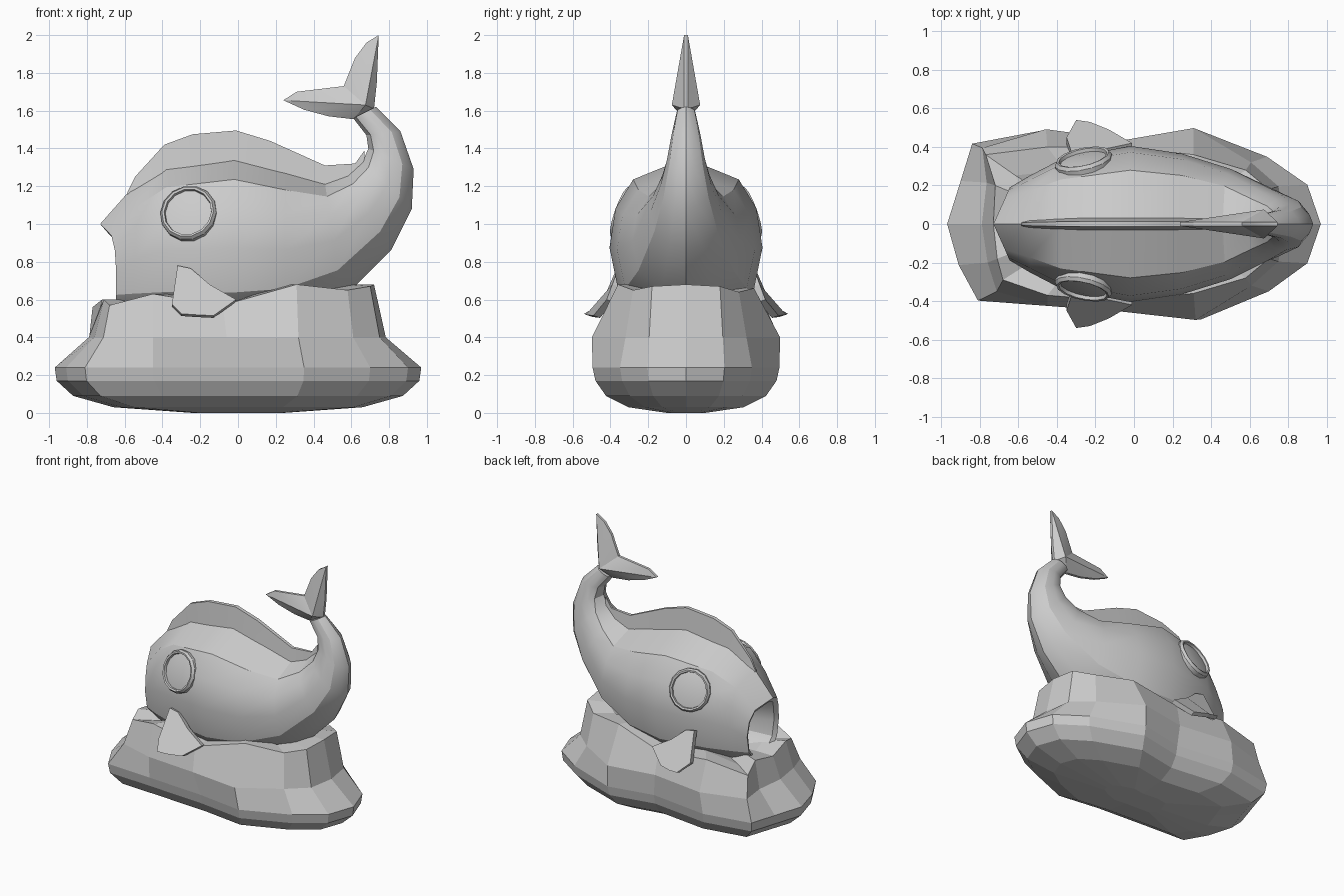
import bpy, bmesh
from math import radians, sin, cos, tau
from mathutils import Vector

if "Cube" in bpy.data.objects:
    bpy.data.objects.remove(bpy.data.objects["Cube"])


def make(name, rings, smooth=None):
    """Skin a list of equal-length closed point rings into one capped mesh."""
    bm = bmesh.new()
    vs = [[bm.verts.new(p) for p in r] for r in rings]
    n = len(vs[0])
    for a, b in zip(vs, vs[1:]):
        for i in range(n):
            j = (i + 1) % n
            bm.faces.new((a[i], a[j], b[j], b[i]))
    bm.faces.new(vs[0])
    bm.faces.new(vs[-1])
    return finish(name, bm, smooth)


def finish(name, bm, smooth=None):
    bmesh.ops.remove_doubles(bm, verts=bm.verts, dist=0.0005)
    bmesh.ops.recalc_face_normals(bm, faces=bm.faces)
    me = bpy.data.meshes.new(name)
    bm.to_mesh(me)
    bm.free()
    ob = bpy.data.objects.new(name, me)
    bpy.context.collection.objects.link(ob)
    if smooth:
        bpy.ops.object.select_all(action='DESELECT')
        ob.select_set(True)
        bpy.context.view_layer.objects.active = ob
        bpy.ops.object.shade_smooth_by_angle(angle=radians(smooth))
    return ob


# Fish body: top point, bottom point, half width and sweep-back of each section
stations = [
    (-.73, 1.0, -.64, .5, .19, .42), (-.575, 1.175, -.56, .45, .25, .2),
    (-.38, 1.3, -.38, .42, .335, 0), (-.02, 1.35, -.02, .4, .405, 0),
    (.25, 1.28, .25, .45, .365, 0), (.46, 1.22, .55, .6, .285, 0),
    (.58, 1.26, .81, .86, .19, 0), (.66, 1.33, .92, 1.08, .135, 0),
    (.69, 1.4, .93, 1.29, .1, 0), (.68, 1.47, .86, 1.49, .075, 0),
    (.61, 1.56, .73, 1.62, .05, 0)]
half = [(0, 0), (.12, .69), (.28, .92), (.5, 1), (.75, .88), (.93, .45), (1, 0)]
section = half + [(t, -w) for t, w in half[-2:0:-1]]


def body_ring(tx, tz, bx, bz, w, sweep):
    return [(tx + (bx - tx) * t + sweep * w * abs(k) * (1 - t), w * k, tz + (bz - tz) * t)
            for t, k in section]


# the open mouth is a recessed, narrower pair of rings
mouth = [body_ring(-.42, .9, -.42, .55, .12, 0),
         body_ring(-.70, .965, -.62, .52, .155, .42)]
make("fish_body", mouth + [body_ring(*s) for s in stations], smooth=27)

# Dorsal fin: (x, top z, base z, half thickness) swept as a thin tapered plate
dorsal = [(-.585, 1.17, 1.13, .015), (-.545, 1.25, 1.15, .022), (-.39, 1.42, 1.25, .03),
          (-.24, 1.475, 1.28, .035), (-.01, 1.495, 1.31, .035), (.17, 1.44, 1.26, .035),
          (.46, 1.31, 1.18, .03), (.62, 1.32, 1.22, .02), (.67, 1.39, 1.3, .01)]
make("dorsal_fin", [[(x, -w, b), (x, -w * .4, t), (x, w * .4, t), (x, w, b)]
                    for x, t, b, w in dorsal], smooth=30)

# Tail fin: thin outline with a raised hub on both sides
tail = [(.745, 2.0), (.68, 1.96), (.62, 1.88), (.56, 1.73), (.31, 1.70),
        (.24, 1.655), (.35, 1.605), (.48, 1.57), (.61, 1.555), (.72, 1.61), (.735, 1.75)]
bm = bmesh.new()
sides = []
for s in (-1, 1):
    rim = [bm.verts.new((x, s * .01, z)) for x, z in tail]
    hub = bm.verts.new((.675, s * .075, 1.63))
    for i in range(len(rim)):
        bm.faces.new((rim[i - 1], rim[i], hub))
    sides.append(rim)
for i in range(len(tail)):
    bm.faces.new((sides[0][i - 1], sides[0][i], sides[1][i], sides[1][i - 1]))
finish("tail_fin", bm, 25)

# Side fins and eyes, mirrored across y
fin = [(-.32, .36, .78), (-.35, .45, .575), (-.30, .54, .525), (-.23, .53, .52),
       (-.13, .49, .515), (-.01, .42, .6), (-.15, .39, .68), (-.25, .36, .765)]
eye_profile = [(.12, -.09), (.15, -.09), (.152, .015), (.14, .033),
               (.128, .03), (.125, .012), (.07, .022)]
for s, side in ((-1, "front"), (1, "back")):
    outer = [(x, s * y, z) for x, y, z in fin]
    inner = [(x, s * (y - .035), z - .012) for x, y, z in fin]
    make("side_fin_" + side, [outer, inner])

    axis = Vector((-.22, s, .36)).normalized()
    u = axis.cross(Vector((0, 0, 1))).normalized()
    v = axis.cross(u)
    centre = Vector((-.26, s * .318, 1.055))
    make("eye_" + side,
         [[centre + axis * h + (u * cos(tau * i / 14) + v * sin(tau * i / 14)) * r
           for i in range(14)] for r, h in eye_profile], smooth=30)

# Rock base: wide lower outline and a smaller upper rim
low = [(.97, 0), (.9, .21), (.69, .36), (.31, .51), (-.03, .44), (-.48, .5),
       (-.84, .43), (-.9, .23), (-.97, 0), (-.91, -.22), (-.81, -.41),
       (-.45, -.43), (0, -.46), (.35, -.51), (.7, -.36), (.9, -.21)]
high = [(.72, 0, .68), (.7, .18, .67), (.58, .28, .64), (.31, .36, .66),
        (-.05, .4, .57), (-.45, .4, .61), (-.77, .36, .56), (-.72, .2, .6),
        (-.73, 0, .56), (-.71, -.18, .6), (-.68, -.29, .57), (-.45, -.37, .63),
        (-.08, -.4, .57), (.31, -.36, .68), (.58, -.28, .65), (.7, -.18, .67)]
rock = [[(x * kx, y * ky, z) for x, y in low]
        for kx, ky, z in ((.25, .2, 0), (.68, .6, .03), (.9, .83, .09),
                          (.99, .94, .17), (1, .97, .24))]
# the ends step in further than the long sides
mid = []
for a, b in zip(low, high):
    k = .5 if abs(a[0]) > .6 else .08
    mid.append((a[0] * .25 + b[0] * .75, a[1] * (1 - k) + b[1] * k, .4))
rock += [mid, high]
rock.append([(x * .8, y * .7, z) for x, y, z in high])
rock.append([(x * .5, y * .3, .55) for x, y, z in high])
make("rock_base", rock)
